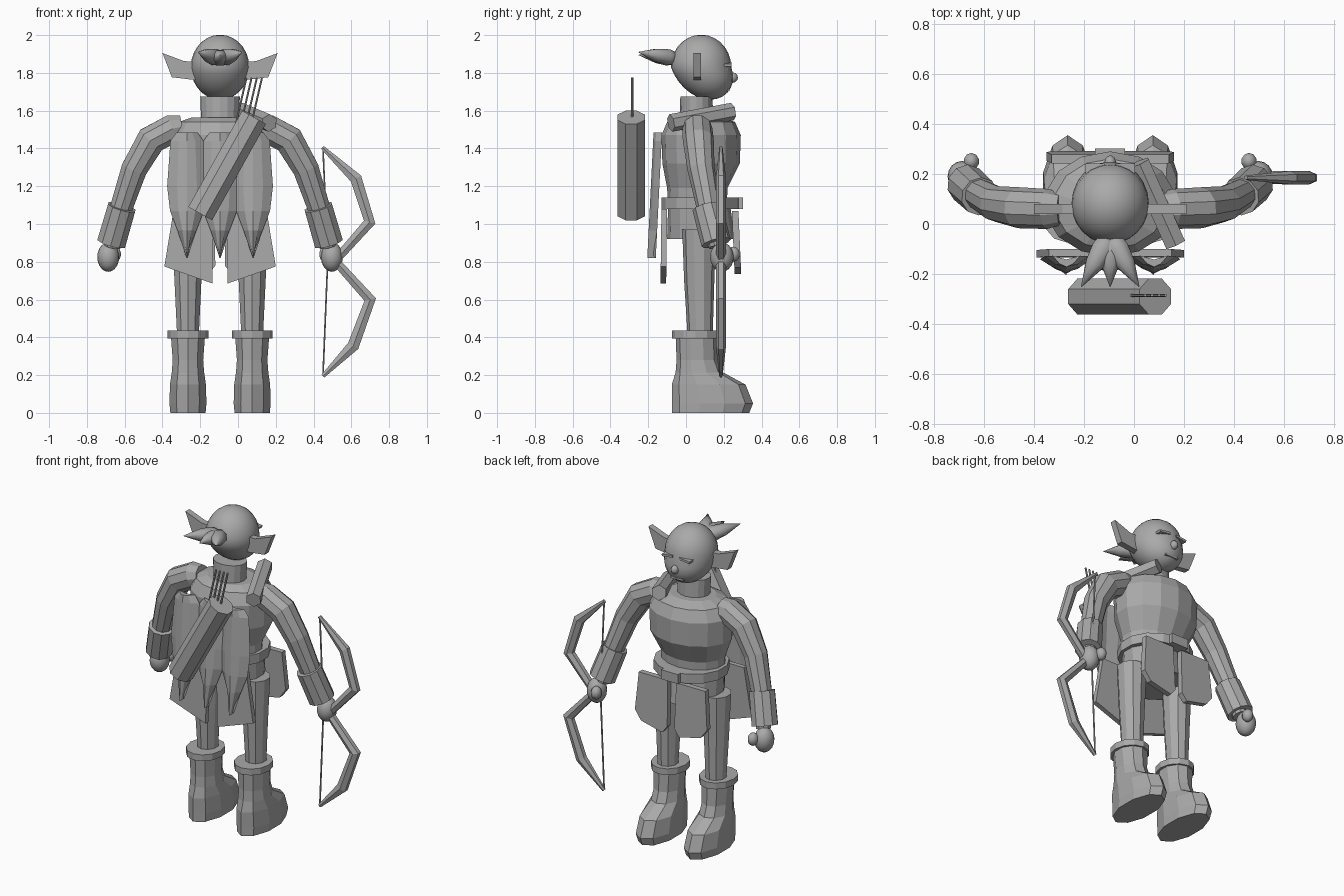
import bpy, bmesh, math
from mathutils import Vector, Matrix

if "Cube" in bpy.data.objects:
    bpy.data.objects.remove(bpy.data.objects["Cube"])

CX = -0.095  # symmetry plane of the figure
grey = bpy.data.materials.new("plain_grey")
grey.diffuse_color = (0.4, 0.4, 0.4, 1)
grey.use_nodes = True
grey.node_tree.nodes["Principled BSDF"].inputs["Base Color"].default_value = grey.diffuse_color


def finish(name, bm, smooth=False):
    bmesh.ops.recalc_face_normals(bm, faces=bm.faces)
    me = bpy.data.meshes.new(name)
    bm.to_mesh(me)
    bm.free()
    me.materials.append(grey)
    for p in me.polygons:
        p.use_smooth = smooth
    ob = bpy.data.objects.new(name, me)
    bpy.context.collection.objects.link(ob)
    return ob


def bridge(name, rings, smooth=False):
    """Skin a stack of equal-sized point rings and cap both ends."""
    bm = bmesh.new()
    vs = [[bm.verts.new(p) for p in r] for r in rings]
    n = len(vs[0])
    for a, b in zip(vs, vs[1:]):
        for i in range(n):
            j = (i + 1) % n
            bm.faces.new((a[i], a[j], b[j], b[i]))
    bm.faces.new(vs[0])
    bm.faces.new(vs[-1])
    return finish(name, bm, smooth)


def stack(name, levels, n=12, x=CX):
    """Upright form; levels are (z, centre y, radius x, radius y)."""
    ring = lambda z, y, rx, ry: [(x + rx * math.sin(2 * math.pi * i / n),
                                  y + ry * math.cos(2 * math.pi * i / n), z) for i in range(n)]
    return bridge(name, [ring(*l) for l in levels])


def tube(name, pts, radii, n=8, flat=1.0, side=(0, 1, 0), smooth=False):
    """Sweep along points; flat scales the section along the side axis."""
    pts = [Vector(p) for p in pts]
    rings = []
    for k, p in enumerate(pts):
        t = (pts[min(k + 1, len(pts) - 1)] - pts[max(k - 1, 0)]).normalized()
        s = Vector(side)
        s = (s - t * s.dot(t)).normalized()
        u = t.cross(s)
        rings.append([p + radii[k] * (u * math.cos(a) + s * flat * math.sin(a))
                      for a in (2 * math.pi * (i + 0.5) / n for i in range(n))])
    return bridge(name, rings, smooth)


def ball(name, c, r, seg=16):
    bm = bmesh.new()
    m = Matrix.Translation(c) @ Matrix.Diagonal((*r, 1))
    bmesh.ops.create_uvsphere(bm, u_segments=seg, v_segments=seg // 2 + 2, radius=1, matrix=m)
    return finish(name, bm, True)


def plate(name, outline, y0, y1, thick):
    """Flat panel from (x, z) points, leaning from y0 at the top to y1 at the bottom."""
    zs = [z for _, z in outline]
    lean = lambda z: y1 + (y0 - y1) * (z - min(zs)) / (max(zs) - min(zs))
    return bridge(name, [[(x, lean(z) + d, z) for x, z in outline]
                         for d in (-thick / 2, thick / 2)])


def box(name, c, size, rot=0):
    bm = bmesh.new()
    m = Matrix.Translation(c) @ Matrix.Rotation(rot, 4, 'Y') @ Matrix.Diagonal((*size, 1))
    bmesh.ops.create_cube(bm, size=1, matrix=m)
    return finish(name, bm)


# torso, hips, belt and neck
stack("torso", [(1.08, .06, .20, .155), (1.19, .06, .205, .16), (1.32, .08, .26, .205),
                (1.47, .08, .265, .21), (1.54, .08, .225, .18), (1.565, .07, .15, .12)], 14)
stack("hips", [(.92, .08, .20, .18), (1.09, .07, .205, .165)], 14)
stack("belt", [(1.08, .08, .225, .21), (1.14, .08, .225, .21)], 14)
box("buckle", (CX, .29, 1.11), (.12, .025, .06))
stack("neck", [(1.54, .055, .10, .09), (1.675, .055, .105, .085)], 16)

# head: rounded, with the jaw pushed forward
head = ball("head", (CX, .08, 1.83), (.155, .16, .172), 24)
for v in head.data.vertices:
    d = max(0, 1.83 - v.co.z)
    v.co.y += d * 0.35 - d * d * 0.4

# face
ball("nose", (CX, .245, 1.775), (.024, .03, .028), 8)
box("mouth", (CX, .215, 1.71), (.09, .03, .012))
for s in (-1, 1):
    box("brow", (CX + s * .06, .222, 1.845), (.075, .04, .014), s * .12)
    ball("eye", (CX + s * .06, .215, 1.815), (.025, .012, .012), 8)

# hair tuft
for dx, dz in ((-.115, .035), (0, .02), (.115, .035)):
    tube("hair_spike", [(CX + dx * t, -.05 - .2 * t, 1.875 + dz * t) for t in (0, .25, .55, 1)],
         [.035, .05, .04, .002], 8, .9, (0, 0, 1), True)

for s in (-1, 1):
    X = lambda d: CX + s * d
    # ears
    bridge("ear", [[(X(d), y, z) for d, z in ((.13, 1.86), (.19, 1.862), (.305, 1.905),
                                             (.255, 1.777), (.13, 1.762))] for y in (.04, .08)])
    # arms, bracers and hands
    tube("arm", [(X(.20), .06, 1.515), (X(.25), .06, 1.505), (X(.365), .065, 1.445),
                 (X(.455), .08, 1.29), (X(.525), .12, 1.08), (X(.57), .165, .88)],
         [.065, .08, .082, .072, .062, .045], 10)
    tube("bracer", [(X(.52), .11, 1.09), (X(.575), .16, .90)], [.078, .08], 10)
    ball("hand", (X(.592), .19, .825), (.058, .062, .078), 16)
    ball("thumb", (X(.555), .25, .84), (.032, .035, .04), 10)
    # legs and boots
    stack("leg", [(.40, .075, .06, .066), (.70, .07, .075, .08), (.97, .07, .088, .09)], 10, X(.17))
    stack("boot", [(0, .13, .098, .205), (.05, .14, .103, .215), (.15, .12, .10, .195),
                   (.215, .07, .09, .125), (.28, .06, .085, .11), (.41, .055, .095, .11)], 10, X(.17))
    stack("boot_cuff", [(.395, .05, .108, .125), (.435, .05, .108, .125)], 12, X(.17))
    # hanging hip panels
    plate("back_panel", [(X(.035), 1.08), (X(.245), 1.08), (X(.295), .775), (X(.04), .685)],
          -.115, -.12, .03)
    plate("front_panel", [(X(.03), 1.07), (X(.235), 1.07), (X(.255), .83), (X(.21), .77),
                          (X(.06), .735), (X(.025), .78)], .26, .275, .035)

# cape of three pointed leaves with a ridge down each
for x in (-.27, CX, .08):
    rows = [(1.485, .055), (1.44, .088), (1.20, .105), (1.07, .09), (.965, .05), (.82, .003)]
    bridge("cape_leaf", [[(x - w, y + .02, z), (x - w * .5, y - .012, z), (x, y - .025, z),
                          (x + w * .5, y - .012, z), (x + w, y + .02, z), (x, y + .005, z)]
                         for z, w in rows for y in (-.18 + .05 * (z - .82),)])

# quiver with arrows and its shoulder strap
tube("quiver", [(-.20, -.29, 1.055), (.085, -.29, 1.565)], [.078, .078], 8)
for x in (.045, .072, .10, .127):
    tube("arrow", [(x - .075, -.285, 1.45), (x, -.285, 1.775)], [.006, .006], 6)
tube("shoulder_strap", [(.165, -.08, 1.535), (.02, .245, 1.595)], [.047, .047], 6, 1, (0, 0, 1))

# bow and string
tube("bow", [(.447, .185, 1.405), (.625, .185, 1.24), (.697, .185, 1.01), (.515, .185, .805),
             (.70, .185, .60), (.61, .185, .355), (.45, .185, .195)],
     [.012, .036, .036, .034, .036, .036, .012], 6, .75)
tube("bow_string", [(.45, .185, 1.40), (.475, .185, .81), (.45, .185, .20)], [.005] * 3, 6)
